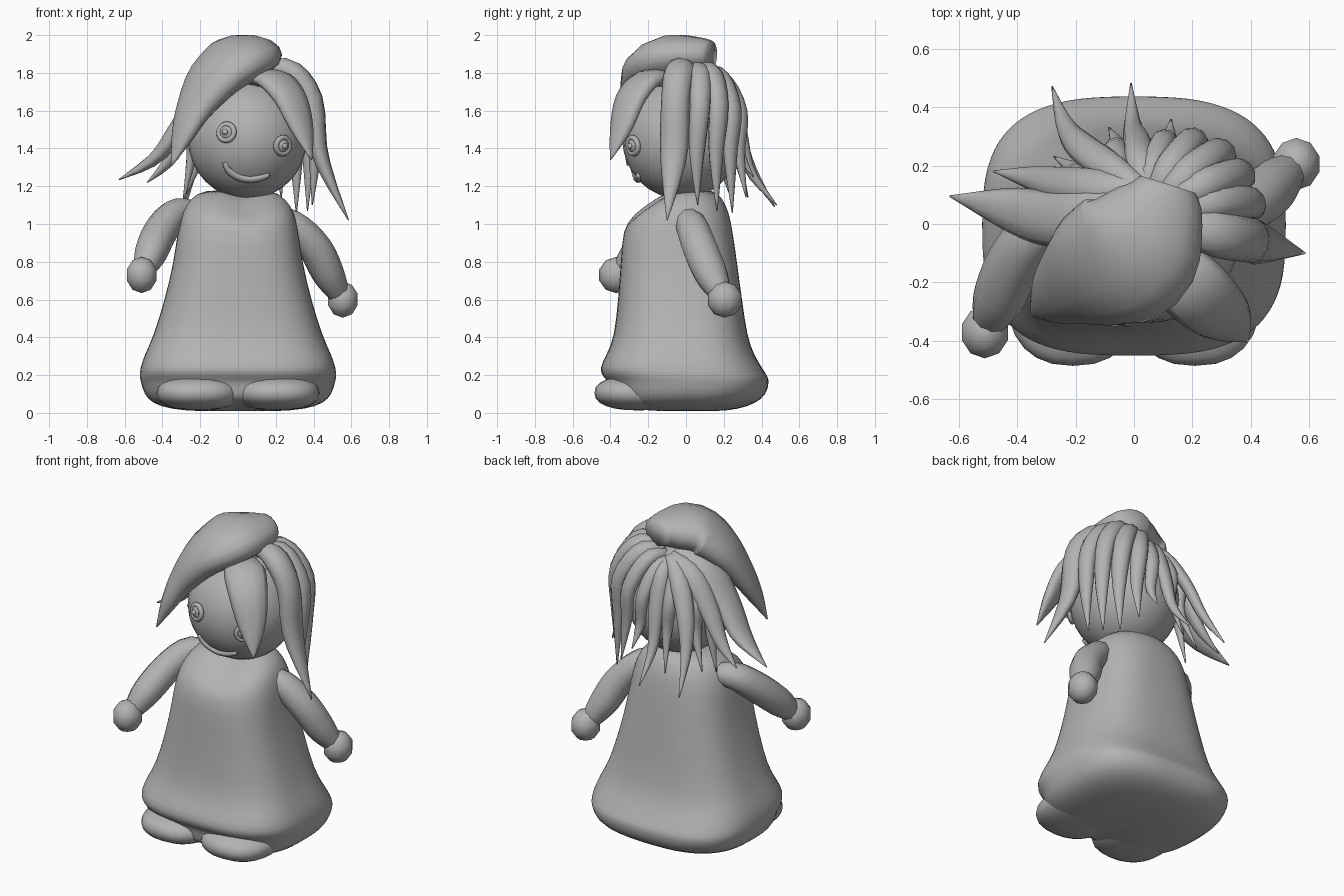
import bpy, bmesh, math
from mathutils import Vector

if "Cube" in bpy.data.objects:
    bpy.data.objects.remove(bpy.data.objects["Cube"])

grey = bpy.data.materials.new("plain grey")
grey.diffuse_color = (0.45, 0.45, 0.45, 1)
grey.use_nodes = True
grey.node_tree.nodes["Principled BSDF"].inputs["Base Color"].default_value = grey.diffuse_color
HEAD = Vector((0.05, -0.025, 1.45))


def finish(ob, subsurf=0):
    if not ob.data.materials:
        ob.data.materials.append(grey)
    for p in ob.data.polygons:
        p.use_smooth = True
    if subsurf:
        ob.modifiers.new("smooth", 'SUBSURF').levels = subsurf
    return ob


def loft(name, rings, subsurf=0):
    """Skin a list of rings and close both ends."""
    bm = bmesh.new()
    vs = [[bm.verts.new(p) for p in r] for r in rings]
    n = len(vs[0])
    for a, b in zip(vs, vs[1:]):
        for i in range(n):
            j = (i + 1) % n
            bm.faces.new((a[i], a[j], b[j], b[i]))
    bm.faces.new(vs[0])
    bm.faces.new(vs[-1])
    bmesh.ops.recalc_face_normals(bm, faces=bm.faces)
    me = bpy.data.meshes.new(name)
    bm.to_mesh(me)
    bm.free()
    ob = bpy.data.objects.new(name, me)
    bpy.context.collection.objects.link(ob)
    return finish(ob, subsurf)


def spline(pts, t):
    """Catmull-Rom point at t in 0..1."""
    n = len(pts) - 1
    k = min(int(t * n), n - 1)
    u = t * n - k
    p = [Vector(pts[min(max(k + d, 0), n)]) for d in (-1, 0, 1, 2)]
    return 0.5 * (2 * p[1] + (p[2] - p[0]) * u
                  + (2 * p[0] - 5 * p[1] + 4 * p[2] - p[3]) * u * u
                  + (3 * p[1] - p[0] - 3 * p[2] + p[3]) * u ** 3)


def sweep(name, pts, sizes, steps=14, sides=10, centre=HEAD):
    """Tube along pts; sizes are (half width, half thickness) per point."""
    sz = [(w, t, 0) for w, t in sizes]
    rings = []
    for s in range(steps + 1):
        t = s / steps
        c = spline(pts, t)
        tan = (spline(pts, min(t + .02, 1)) - spline(pts, max(t - .02, 0))).normalized()
        side = tan.cross(c - centre).normalized()
        out = side.cross(tan)
        w, h, _ = spline(sz, t)
        w, h = max(w, .003), max(h, .003)
        rings.append([c + side * w * math.cos(a) + out * h * math.sin(a)
                      for a in (2 * math.pi * i / sides for i in range(sides))])
    return loft(name, rings)


def ball(name, loc, scale, seg=24, rot=(0, 0, 0)):
    bpy.ops.mesh.primitive_uv_sphere_add(segments=seg, ring_count=seg // 2, location=loc, rotation=rot)
    ob = bpy.context.object
    ob.name, ob.scale = name, scale
    return finish(ob)


# Dress: rounded-square rings (z, half width, front y, back y, squareness)
levels = [(.006, .20, -.22, .16, 2.2), (.020, .36, -.34, .28, 2.5), (.05, .455, -.39, .37, 2.7),
          (.10, .50, -.41, .43, 2.8), (.165, .515, -.41, .44, 2.9), (.19, .522, -.44, .435, 2.9),
          (.235, .52, -.462, .405, 3.0), (.31, .495, -.42, .36, 2.9), (.40, .45, -.38, .325, 2.8),
          (.60, .388, -.36, .297, 2.8), (.80, .34, -.345, .27, 2.8), (.98, .318, -.335, .245, 2.6),
          (1.07, .295, -.285, .225, 2.4), (1.13, .255, -.20, .195, 2.2), (1.19, .18, -.12, .15, 2)]
rings = []
for z, w, f, b, e in levels:
    ring = []
    for i in range(40):
        a = 2 * math.pi * i / 40
        c, s = math.cos(a), math.sin(a)
        x = w * math.copysign(abs(c) ** (2 / e), c)
        y = (f + b) / 2 + (b - f) / 2 * math.copysign(abs(s) ** (2 / e), s)
        # neckline dips at the front, underside lifts between the feet
        dip = .05 * math.exp(-(x - .05) ** 2 / .02) if z > 1.05 and s < 0 else 0
        lift = .03 * math.exp(-x * x / .01) if z < .06 and s < 0 else 0
        ring.append((x, y, z - dip * -s + lift * -s))
    rings.append(ring)
loft("dress", rings, 1)

# Feet, touching in the middle: squared-off balls
for sgn, side in ((-1, "left"), (1, "right")):
    foot = ball(side + "_foot", (sgn * .208, -.25, .106), (.225, .235, .093))
    for v in foot.data.vertices:
        v.co = [math.copysign(abs(k) ** .85, k) for k in v.co]

# Arms and hands
arms = {"left": ([(-.22, .02, 1.06), (-.33, -.02, 1.055), (-.41, -.13, .96), (-.465, -.26, .84), (-.50, -.34, .75)],
                 (-.51, -.37, .73)),
        "right": ([(.22, 0, 1.03), (.30, .03, .99), (.41, .075, .87), (.48, .135, .73), (.54, .19, .62)],
                  (.555, .205, .60))}
for side, (path, hand) in arms.items():
    sweep(side + "_arm", path, [(.06, .06), (.085, .08), (.095, .09), (.09, .085), (.055, .055)],
          centre=Vector((0, 0, .6)))
    ball(side + "_hand", hand, (.087, .094, .096), 10)

# Head
ball("head", HEAD, (.315, .312, .318), 32)


def on_face(x, z, lift=0):
    dx, dz = x - HEAD.x, z - HEAD.z
    d = Vector((dx, -math.sqrt(max(.315 ** 2 - dx * dx - dz * dz, 0)), dz))
    return HEAD + d * (1 + lift), d.normalized()


# Eyes: ring, eyeball and pupil bump
for side, x, z in (("left", -.06, 1.485), ("right", .235, 1.415)):
    p, n = on_face(x, z, .01)
    rot = n.to_track_quat('Z', 'Y').to_euler()
    bpy.ops.mesh.primitive_torus_add(location=p, rotation=rot, major_radius=.043, minor_radius=.015,
                                     major_segments=16, minor_segments=8)
    bpy.context.object.name = side + "_eye_rim"
    finish(bpy.context.object)
    ball(side + "_eyeball", p, (.038, .038, .022), 12, rot)
    ball(side + "_pupil", p + n * .02, (.017, .017, .014), 10, rot)

# Smile
mouth = [on_face(x, z, .01)[0] for x, z in
         ((-.07, 1.325), (-.05, 1.285), (0, 1.25), (.06, 1.237), (.12, 1.245), (.165, 1.262))]
sweep("smile", mouth, [(.012, .008), (.019, .014), (.02, .015), (.02, .015), (.019, .014), (.013, .01)])

# Big swept fringe over the crown, blunt at the back
sweep("fringe", [(.115, .135, 1.895), (.085, .05, 1.895), (0, -.085, 1.872), (-.125, -.16, 1.77),
                 (-.23, -.22, 1.61), (-.295, -.27, 1.46), (-.35, -.31, 1.31)],
      [(.10, .075), (.165, .098), (.235, .125), (.215, .108), (.14, .075), (.08, .045), (.004, .004)],
      20, 14)

# Broad locks: path, half width, half thickness, fullness near the tip
locks = {
    "front_right_lock": ([(.07, -.05, 1.75), (.18, -.195, 1.77), (.275, -.29, 1.67), (.34, -.345, 1.50), (.39, -.40, 1.34)], .118, .05, .65),
    "right_lock": ([(.12, .02, 1.80), (.27, -.03, 1.815), (.39, -.055, 1.66), (.435, -.065, 1.36), (.585, -.10, 1.02)], .08, .06, .9),
    "left_lock": ([(.02, .06, 1.80), (-.16, .02, 1.72), (-.30, .02, 1.53), (-.43, .05, 1.355), (-.63, .095, 1.235)], .10, .05, .75),
    "left_rear_lock": ([(.02, .12, 1.78), (-.14, .13, 1.70), (-.26, .14, 1.52), (-.36, .16, 1.34), (-.48, .18, 1.22)], .065, .04, .6),
    "back_left_lock": ([(.02, .13, 1.78), (-.09, .20, 1.68), (-.18, .265, 1.51), (-.235, .335, 1.31), (-.28, .47, 1.09)], .055, .036, .6),
    "back_lock": ([(.04, .13, 1.76), (.02, .22, 1.69), (.01, .285, 1.50), (-.005, .34, 1.28), (-.01, .48, 1.10)], .05, .036, .6),
}
for name, (path, w, t, f) in locks.items():
    sweep(name, path, [(w * .6, t * .7), (w, t), (w * .95, t), (w * f, t * .75), (.003, .003)])

# Hanging locks round the sides and back: angle, shoulder radius, tip radius, tip height, root height, width
fan = [(13, .355, .35, 1.10, 1.80, 1), (30, .355, .36, 1.07, 1.80, 1), (46, .345, .36, 1.06, 1.78, 1),
       (63, .325, .37, 1.14, 1.76, .9), (80, .295, .37, 1.25, 1.73, .75), (114, .285, .36, 1.14, 1.72, .75),
       (146, .30, .40, 1.16, 1.72, .8), (163, .305, .36, 1.12, 1.73, .85)]
for k, (deg, r, tip, z, top, s) in enumerate(fan):
    def at(rad, h, twist=0):
        a = math.radians(deg + twist)
        return (HEAD.x + rad * math.cos(a), HEAD.y + .02 + rad * math.sin(a), h)
    path = [at(.10, top, 12), at(r * .66, top, 6), at(r, top - .17), at(r * 1.02, 1.38, -3), at(tip, z, -2)]
    sweep("hanging_lock_%d" % (k + 1), path,
          [(w * s, t * s) for w, t in ((.045, .04), (.06, .05), (.056, .046), (.042, .034), (.003, .003))])

# Hair cap that joins the roots
ball("hair_crown", (.07, .05, 1.70), (.18, .15, .10))
